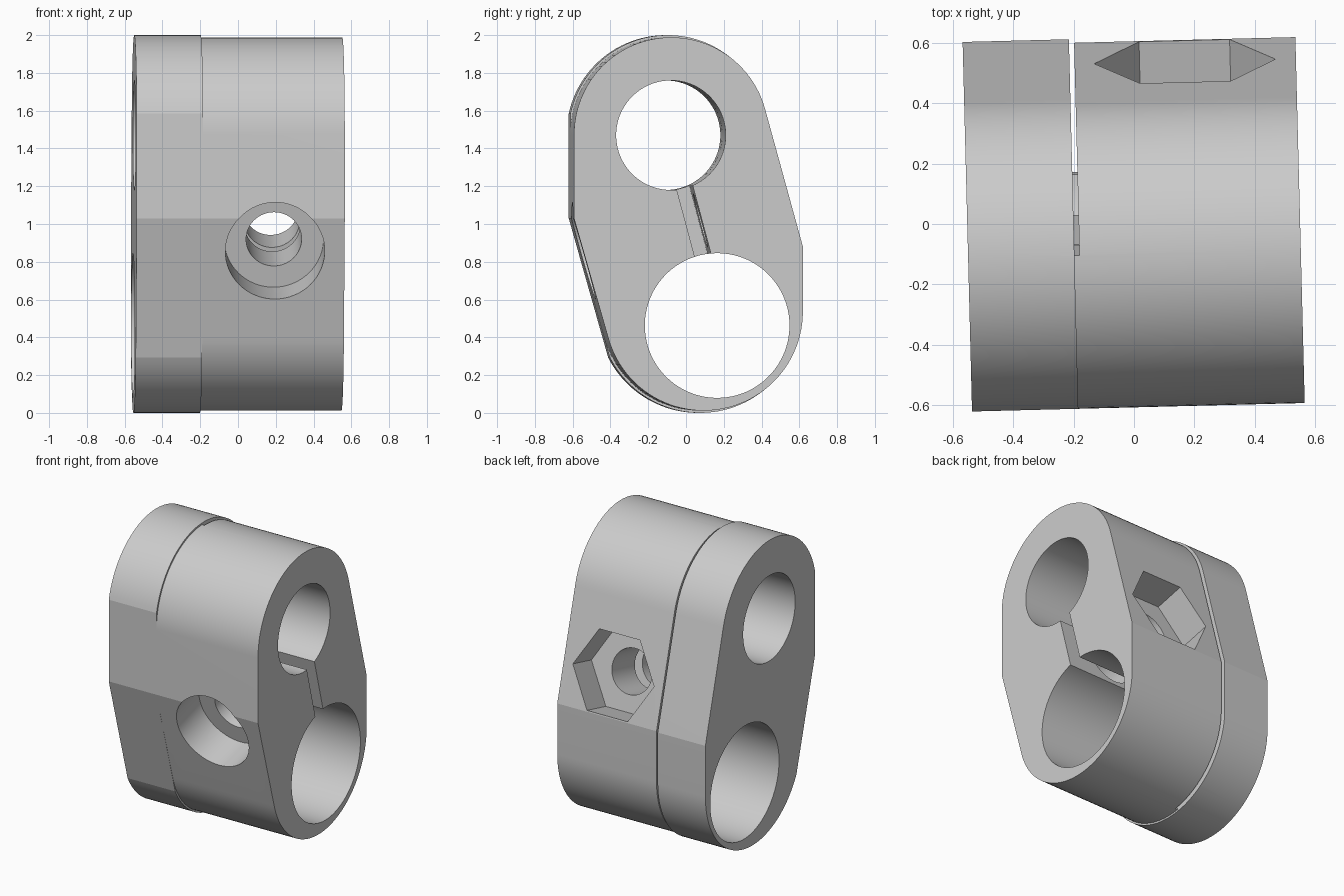
import bpy, bmesh
from math import sin, cos, radians, degrees, acos, pi
from mathutils import Matrix, Vector

if "Cube" in bpy.data.objects:
    bpy.data.objects.remove(bpy.data.objects["Cube"])

# Material
grey = bpy.data.materials.new("plain grey")
grey.use_nodes = True
colour = (0.6, 0.6, 0.6, 1)
grey.diffuse_color = colour
grey.node_tree.nodes["Principled BSDF"].inputs["Base Color"].default_value = colour

YAW = radians(1.46)          # the body sits slightly skewed to its lower bore
TILT = radians(14.5)         # slope of the long flanks
STEP = 0.012                 # how far the collar stands proud
COLLAR_END = -0.2


def make(name, bm, matrix=Matrix()):
    bmesh.ops.recalc_face_normals(bm, faces=bm.faces)
    mesh = bpy.data.meshes.new(name)
    bm.to_mesh(mesh)
    bm.free()
    mesh.transform(matrix)
    mesh.materials.append(grey)
    ob = bpy.data.objects.new(name, mesh)
    bpy.context.collection.objects.link(ob)
    return ob


def arc(centre, r, start, end, steps=48):
    angles = [radians(start + (end - start) * i / steps) for i in range(steps + 1)]
    return [(centre[0] + r * cos(a), centre[1] + r * sin(a)) for a in angles]


def slab(name, x0, x1, extra):
    """Rounded outline in y-z, extruded along x; extra swells all but the front flats."""
    low_r, top_r = 0.525, 0.515
    low_cut = degrees(acos(low_r / (low_r + extra)))
    top_cut = degrees(acos(top_r / (top_r + extra)))
    outline = arc((0.08, 0.537), low_r + extra, 195 + low_cut, 360)
    outline.append((0.605 + extra, 0.88))
    outline += arc((-0.092, 1.473), top_r + extra, 15, 180 - top_cut)
    outline.append((-0.607, 1.03))
    bm = bmesh.new()
    face = bm.faces.new([bm.verts.new((x0, y, z)) for y, z in outline])
    new = bmesh.ops.extrude_face_region(bm, geom=[face])["geom"]
    bmesh.ops.translate(bm, vec=(x1 - x0, 0, 0),
                        verts=[v for v in new if isinstance(v, bmesh.types.BMVert)])
    return make(name, bm)


def rod(name, start, direction, length, r, sides=64, spin=0.0):
    """Prism running from start along direction."""
    bm = bmesh.new()
    bmesh.ops.create_cone(bm, cap_ends=True, segments=sides, radius1=r, radius2=r, depth=length)
    turn = Vector((0, 0, 1)).rotation_difference(direction).to_matrix().to_4x4()
    return make(name, bm, Matrix.Translation(Vector(start) + direction * length / 2)
                @ turn @ Matrix.Rotation(spin, 4, "Z"))


def box(name, centre, size, tilt, shift=0.0):
    bm = bmesh.new()
    bmesh.ops.create_cube(bm, size=1)
    return make(name, bm, Matrix.Translation(centre) @ Matrix.Rotation(tilt, 4, "X")
                @ Matrix.Translation((0, shift, 0)) @ Matrix.Diagonal((*size, 1)))


def combine(target, tool, operation="DIFFERENCE"):
    mod = target.modifiers.new("join", "BOOLEAN")
    mod.operation, mod.solver, mod.object = operation, "EXACT", tool
    bpy.context.view_layer.update()
    result = bpy.data.meshes.new_from_object(
        target.evaluated_get(bpy.context.evaluated_depsgraph_get()))
    target.modifiers.clear()
    target.data = result
    bpy.data.objects.remove(tool)


# Body and its proud end collar
clamp = slab("clamp_body", COLLAR_END - 0.1, 0.55, 0)
combine(clamp, slab("collar", -0.552, COLLAR_END, STEP), "UNION")

# Bores for the two tubes
along = Vector((1, 0, 0))
combine(clamp, rod("upper_bore", (-1, -0.094, 1.47), along, 2, 0.29, 96))
skew = Matrix.Rotation(-YAW, 3, "Z")
combine(clamp, rod("lower_bore", skew @ Vector((-1, 0.165, 0.4625)), skew @ along, 2, 0.383, 96))

# Slot between the bores, and the slit that frees the rear jaw from the collar
combine(clamp, box("slot", (COLLAR_END + 0.5, 0.027, 1.015), (1, 0.087, 0.45), radians(15)))
combine(clamp, box("slit", (COLLAR_END + 0.0085, 0.04, 1), (0.017, 1.2, 3), radians(8), 0.6))

# Screw passage: counterbore at the front, hexagonal nut pocket at the back
axis = Vector((0, cos(TILT), sin(TILT)))
front = Vector((0.182, -0.56, 0.855))
back = Vector((0.182, 0.54, 1.14))
combine(clamp, rod("screw_hole", front - axis * 0.3, axis, 1.8, 0.147))
combine(clamp, rod("counterbore", front + axis * 0.26, -axis, 0.6, 0.263))
combine(clamp, rod("nut_pocket", back - axis * 0.22, axis, 0.6, 0.3, 6, pi / 2))

# Find which way the pocket corners point is fixed by the spin; finish shading and skew
clamp.data.transform(Matrix.Rotation(YAW, 4, "Z"))
bpy.ops.object.select_all(action="DESELECT")
clamp.select_set(True)
bpy.context.view_layer.objects.active = clamp
bpy.ops.object.shade_smooth_by_angle(angle=radians(12))
